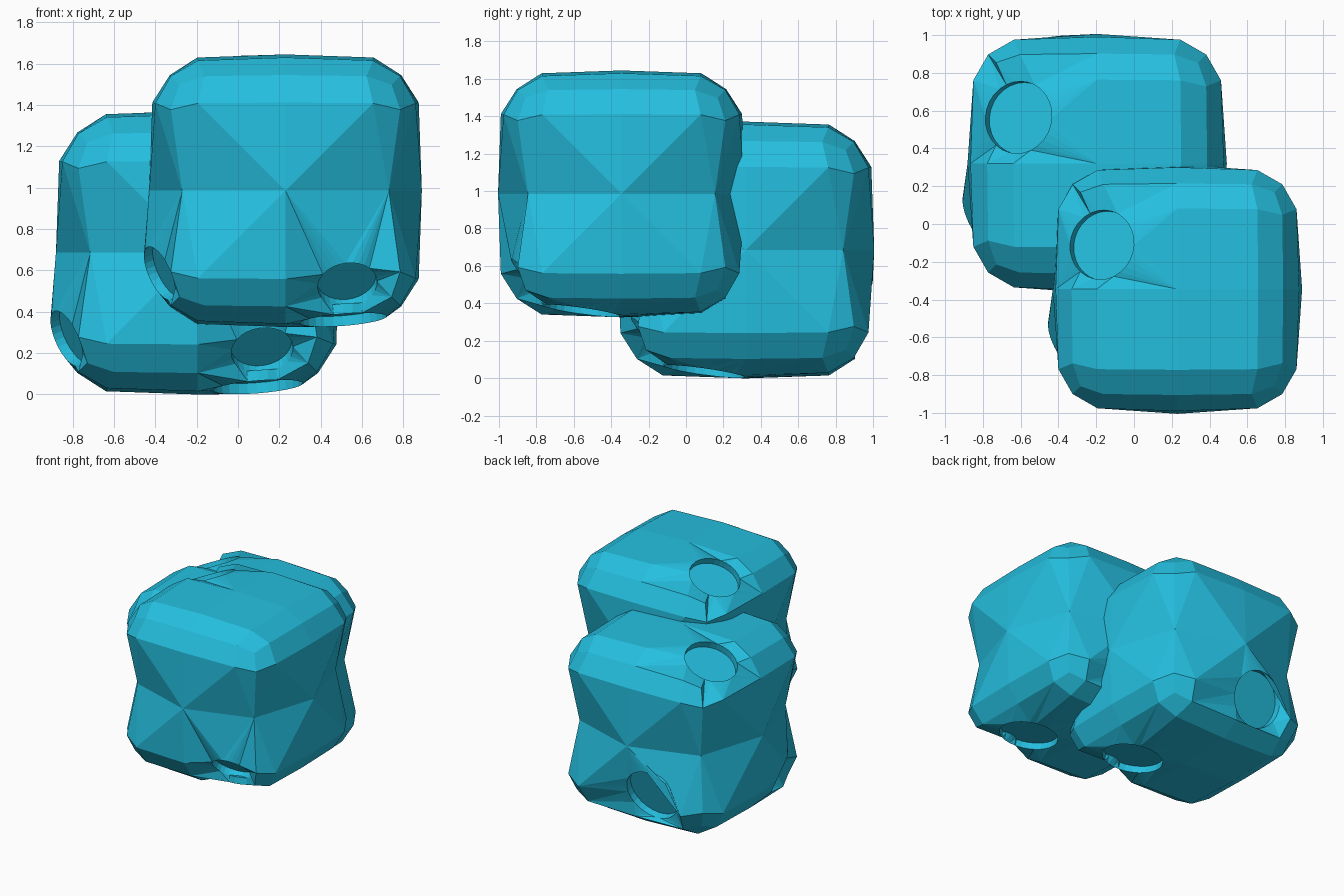
import bpy, bmesh, math
from mathutils import Vector

if "Cube" in bpy.data.objects:
    bpy.data.objects.remove(bpy.data.objects["Cube"])

cyan = bpy.data.materials.new("bright_cyan")
cyan.diffuse_color = (0.018, 0.52, 0.74, 1)
cyan.use_nodes = True
cyan.node_tree.nodes["Principled BSDF"].inputs["Base Color"].default_value = cyan.diffuse_color

CORE, ROUND, FACE = 0.28, 0.405, 0.66
# Round sockets: centre offset, outward direction, radius
SOCKETS = [
    ((-0.40, 0.235, 0.575), (-0.40, 0.12, 0.90), 0.185),   # top left
    ((0.28, -0.215, -0.625), (0.08, -0.14, -0.99), 0.21),  # underside
    ((0.30, -0.49, -0.455), (0.12, -0.72, -0.68), 0.145),  # front lower right
    ((-0.16, 0.59, -0.35), (-0.03, 0.95, -0.31), 0.20),    # back, low
    ((-0.61, -0.27, -0.40), (-0.84, -0.38, -0.38), 0.14),  # left, low
]


def rounded_block(bm):
    """Rounded cube, pinched only at the middles of its upright edges."""
    bmesh.ops.create_cube(bm, size=2)
    bmesh.ops.subdivide_edges(bm, edges=bm.edges[:], cuts=3, use_grid_fill=True)
    mids = []
    for v in bm.verts:
        a = sorted(round(abs(x), 2) for x in v.co)
        level = abs(v.co.z) < 0.01
        if a == [0, 0, 1] or (a == [0, 0.5, 1] and level):
            # side face centres absorb their left and right neighbours
            v.co = Vector([float(round(x)) if abs(x) > 0.9 else 0.0 for x in v.co]) * FACE
            mids.append(v)
        elif a == [0, 1, 1]:
            v.co = v.co * (0.50 if level else 0.56)
        else:
            d = Vector([x * (0.82 if abs(x) < 0.9 else 1) for x in v.co]).normalized()
            core = Vector([0.0 if abs(x) < 0.01 else math.copysign(CORE, x) for x in v.co])
            v.co = core + d * ROUND
            if a == [0, 0.5, 1]:               # keep these level with the lobes
                v.co = v.co * 0.985
    bmesh.ops.remove_doubles(bm, verts=mids, dist=0.001)
    # Fan of triangles round each side face centre
    for c in [v for v in bm.verts if sorted(abs(x) for x in v.co)[1] < 0.001]:
        if abs(c.co.z) > 0.1:
            continue
        for f in list(c.link_faces):
            if len(f.verts) == 4:
                side = [e.other_vert(c) for e in c.link_edges if e in f.edges]
                bmesh.utils.face_split(f, side[0], side[1])


def open_hole(bm, c, n, r):
    """Remove the vertices below the socket; return the ordered hole loop."""
    def spread(v):
        d = v.co - c
        return (d - n * d.dot(n)).length if d.dot(n) > -0.3 else 9
    doomed = [v for v in bm.verts if spread(v) < r * 1.3 and v not in rim_verts]
    bmesh.ops.delete(bm, geom=doomed, context='VERTS')
    start = next(e for e in bm.edges if e.is_boundary).verts[0]
    loop, prev, v = [start], None, start
    while True:
        e = next(e for e in v.link_edges if e.is_boundary and e is not prev)
        v, prev = e.other_vert(v), e
        if v is start or len(loop) > 200:
            return loop
        loop.append(v)


def add_socket(bm, c, n, r, seg=28, depth=0.05):
    loop = open_hole(bm, c, n, r)
    u = n.orthogonal().normalized()
    w = n.cross(u)
    area = sum((a.co - c).cross(b.co - c).dot(n)
               for a, b in zip(loop, loop[1:] + loop[:1]))
    if area < 0:
        loop.reverse()
    # Running angle of the hole loop round the socket axis
    raw = [math.atan2((v.co - c).dot(w), (v.co - c).dot(u)) for v in loop]
    turn = [0.0]
    for p, q in zip(raw, raw[1:] + raw[:1]):
        turn.append(turn[-1] + (q - p + math.pi) % (2 * math.pi) - math.pi)
    step = 2 * math.pi / seg
    rim = [bm.verts.new(c + (u * math.cos(raw[0] + i * step)
                             + w * math.sin(raw[0] + i * step)) * r) for i in range(seg)]
    floor = [bm.verts.new(v.co - n * depth) for v in rim]
    rim_verts.update(rim + floor)
    # Skin between the hole and the rim, matched by angle
    i = j = 0
    while i < len(loop) or j < seg:
        a, b = loop[i % len(loop)], rim[j % seg]
        if j == seg or (i < len(loop) and
                        turn[i] + turn[i + 1] < (2 * j + 1) * step):
            bm.faces.new((a, loop[(i + 1) % len(loop)], b))
            i += 1
        else:
            bm.faces.new((a, rim[(j + 1) % seg], b))
            j += 1
    # Recess wall and floor
    for i in range(seg):
        m = (i + 1) % seg
        bm.faces.new((rim[i], rim[m], floor[m], floor[i]))
    bm.faces.new(floor)


bm = bmesh.new()
rim_verts = set()
rounded_block(bm)
for centre, direction, radius in SOCKETS:
    add_socket(bm, Vector(centre), Vector(direction).normalized(), radius)
bmesh.ops.recalc_face_normals(bm, faces=bm.faces[:])
mesh = bpy.data.meshes.new("block")
bm.to_mesh(mesh)
bm.free()
mesh.materials.append(cyan)

# Two matching blocks, the rear one slightly larger and lower
for name, loc, size in (("front_block", (0.23, -0.345, 0.985), 1.0),
                        ("rear_block", (-0.195, 0.32, 0.685), 1.04)):
    ob = bpy.data.objects.new(name, mesh)
    bpy.context.collection.objects.link(ob)
    ob.location = loc
    ob.scale = (size, size, size)
